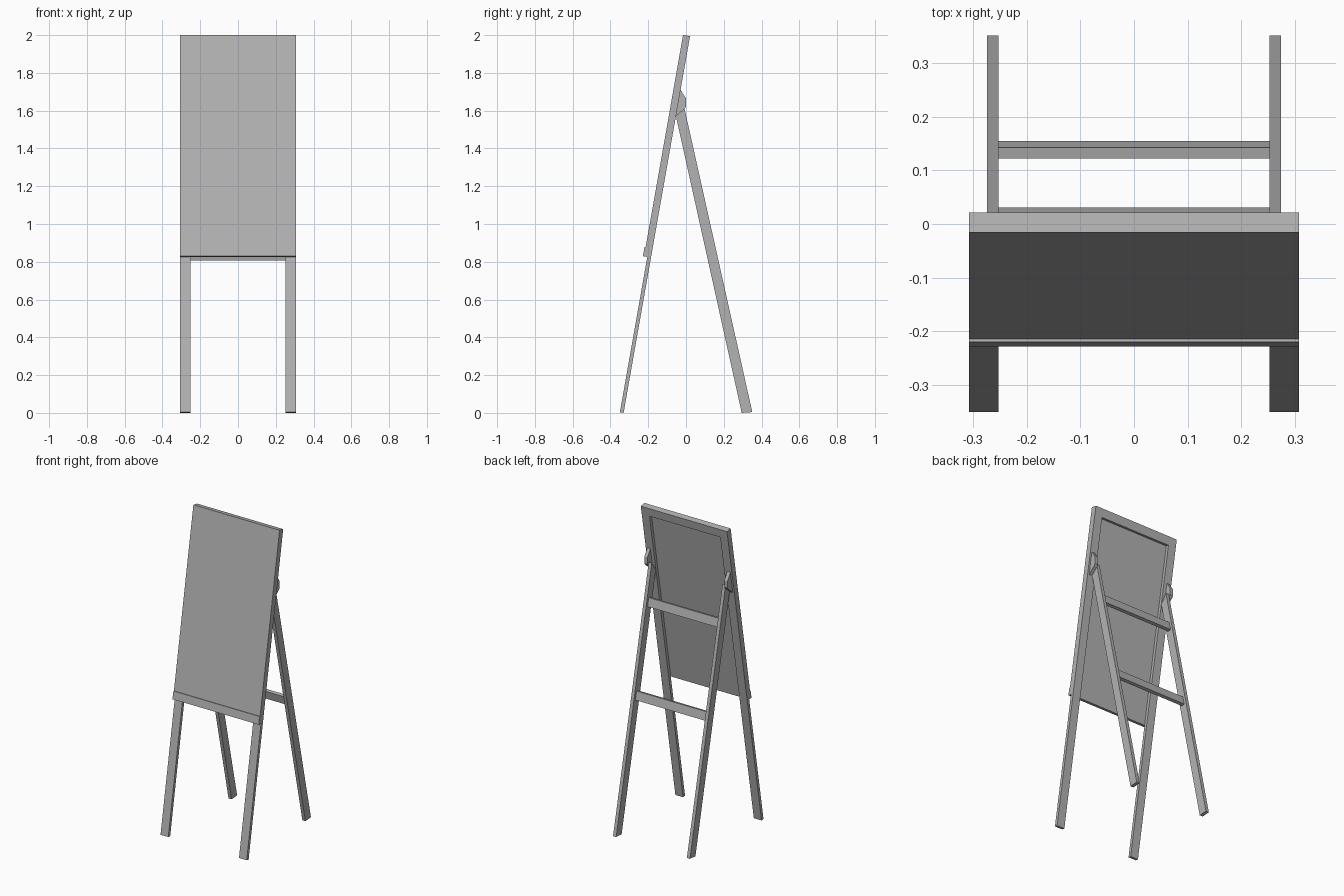
import bpy
import bmesh
from math import radians, sin, cos, tan
from mathutils import Vector

cube = bpy.data.objects.get("Cube")
if cube:
    bpy.data.objects.remove(cube)

grey = bpy.data.materials.new("plain grey")
grey.use_nodes = True
grey.diffuse_color = (0.45, 0.45, 0.45, 1)
grey.node_tree.nodes["Principled BSDF"].inputs["Base Color"].default_value = (0.45, 0.45, 0.45, 1)


def prism(name, outline, x0, x1):
    """Extrude a (y, z) outline from x0 to x1."""
    bm = bmesh.new()
    base = bm.faces.new([bm.verts.new((x0, y, z)) for y, z in outline])
    grown = bmesh.ops.extrude_face_region(bm, geom=[base])["geom"]
    moved = [v for v in grown if isinstance(v, bmesh.types.BMVert)]
    bmesh.ops.translate(bm, verts=moved, vec=(x1 - x0, 0, 0))
    bmesh.ops.recalc_face_normals(bm, faces=bm.faces)
    mesh = bpy.data.meshes.new(name)
    bm.to_mesh(mesh)
    bm.free()
    mesh.materials.append(grey)
    obj = bpy.data.objects.new(name, mesh)
    bpy.context.collection.objects.link(obj)
    return obj


def leaning(origin, angle, n0, n1, u0, u1):
    """Rectangle in a tilted frame: n runs backward, u runs up the slope."""
    up = Vector((sin(angle), cos(angle)))
    back = Vector((cos(angle), -sin(angle)))
    return [origin + back * n + up * u
            for n, u in ((n0, u0), (n1, u0), (n1, u1), (n0, u1))]


LEAN = radians(10)
FOOT = Vector((-0.35, 0.0035))      # front lower corner of the front legs
LENGTH = 2.025
BOARD_LOW = 0.835
HALF, INNER = 0.307, 0.252
FRAME, BOARD = 0.02, 0.0175


def front_part(name, n0, n1, u0, u1, x0, x1):
    return prism(name, leaning(FOOT, LEAN, n0, n1, u0, u1), x0, x1)


# Display board, lower ledge and top rail of the leaning front
front_part("board", -BOARD, 0, BOARD_LOW, LENGTH, -HALF, HALF)
front_part("ledge", -BOARD - 0.006, -BOARD, BOARD_LOW, BOARD_LOW + 0.05, -HALF, HALF)
front_part("top_rail", 0, FRAME, LENGTH - 0.055, LENGTH, -INNER, INNER)

# Rear legs and the pivot blocks that join them to the frame
REAR_LEG = [(0.295, 0), (0.351, 0.004), (-0.012, 1.63), (-0.053, 1.57)]
PIVOT = [(-0.053, 1.57), (-0.007, 1.61), (0, 1.62), (0, 1.665), (-0.03, 1.712)]
for side, s in (("left", 1), ("right", -1)):
    front_part("front_leg_" + side, 0, FRAME, 0, LENGTH, s * INNER, s * HALF)
    prism("rear_leg_" + side, REAR_LEG, s * INNER, s * 0.274)
    prism("pivot_" + side, PIVOT, s * 0.274, s * 0.296)

# Crossbars set midway through the rear legs
SPLAY = radians(-12.5)
for name, z in (("lower", 0.835), ("upper", 1.39)):
    centre = Vector((0.323 + z * tan(SPLAY), z))
    prism(name + "_crossbar", leaning(centre, SPLAY, -0.0105, 0.0105, -0.0275, 0.0275),
          -INNER, INNER)
